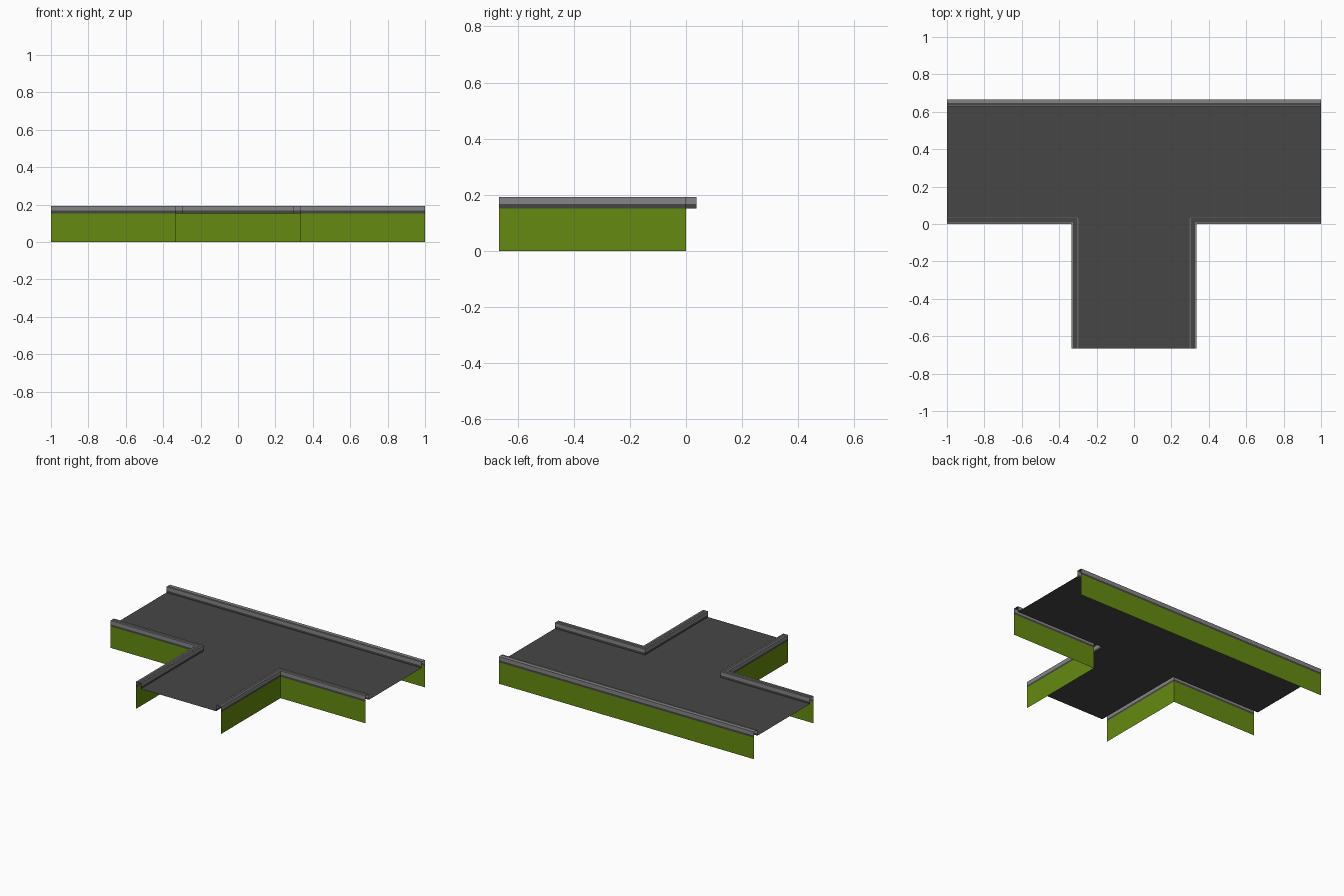
import bpy, bmesh

if "Cube" in bpy.data.objects:
    bpy.data.objects.remove(bpy.data.objects["Cube"])

T = 2 / 3          # half depth of the model, also the road width
S = 1 / 3          # half width of the stem
DECK, TOP = 0.152, 0.193   # road height and kerb top
W = 0.038          # kerb width


def material(name, rgb):
    m = bpy.data.materials.new(name)
    m.diffuse_color = (*rgb, 1)
    m.use_nodes = True
    m.node_tree.nodes["Principled BSDF"].inputs["Base Color"].default_value = m.diffuse_color
    return m


green = material("grass green", (0.13, 0.255, 0.005))
asphalt = material("asphalt grey", (0.062, 0.062, 0.062))
stone = material("kerb grey", (0.235, 0.235, 0.235))


# Edge paths, given an inward offset d from the outer outline
def right_path(d):
    return [(1, d), (S - d, d), (S - d, -T)]


def left_path(d):
    return [(-x, y) for x, y in reversed(right_path(d))]


def back_path(d):
    return [(-1, T - d), (1, T - d)]


def finish(bm, name, mats):
    me = bpy.data.meshes.new(name)
    bm.to_mesh(me)
    bm.free()
    for m in mats:
        me.materials.append(m)
    ob = bpy.data.objects.new(name, me)
    bpy.context.scene.collection.objects.link(ob)
    return ob


def sweep(name, path, profile, mats, slots):
    """Open mitred strip: profile is (inward offset, z), one slot per segment."""
    bm = bmesh.new()
    rows = [[bm.verts.new((x, y, z)) for x, y in path(d)] for d, z in profile]
    for a, b, slot in zip(rows, rows[1:], slots):
        for i in range(len(a) - 1):
            f = bm.faces.new((a[i], b[i], b[i + 1], a[i + 1]))
            f.material_index = slot
    return finish(bm, name, mats)


# Embankment walls and hollow kerbs along each edge
MID = DECK + 0.015
for side, path, lip in (("right", right_path, 0.008),
                        ("left", left_path, 0.008),
                        ("back", back_path, 0.02)):
    sweep(side + "_bank", path, [(0, 0), (0, DECK)], [green], [0])
    kerb = [(0, DECK), (0, MID), (0, TOP), (lip, TOP), (W - 0.006, TOP),
            (W, TOP), (W, MID), (W, DECK)]
    sweep(side + "_kerb", path, kerb, [stone, asphalt], [1, 0, 0, 1, 0, 0, 1])

# Road deck: the T between the kerbs
bm = bmesh.new()
outline = right_path(W)[::-1] + back_path(W)[::-1] + left_path(W)[::-1]
bm.faces.new([bm.verts.new((x, y, DECK)) for x, y in outline])
bmesh.ops.recalc_face_normals(bm, faces=bm.faces)
for f in bm.faces:
    if f.normal.z < 0:
        f.normal_flip()
bmesh.ops.triangulate(bm, faces=bm.faces)
finish(bm, "road_deck", [asphalt])
